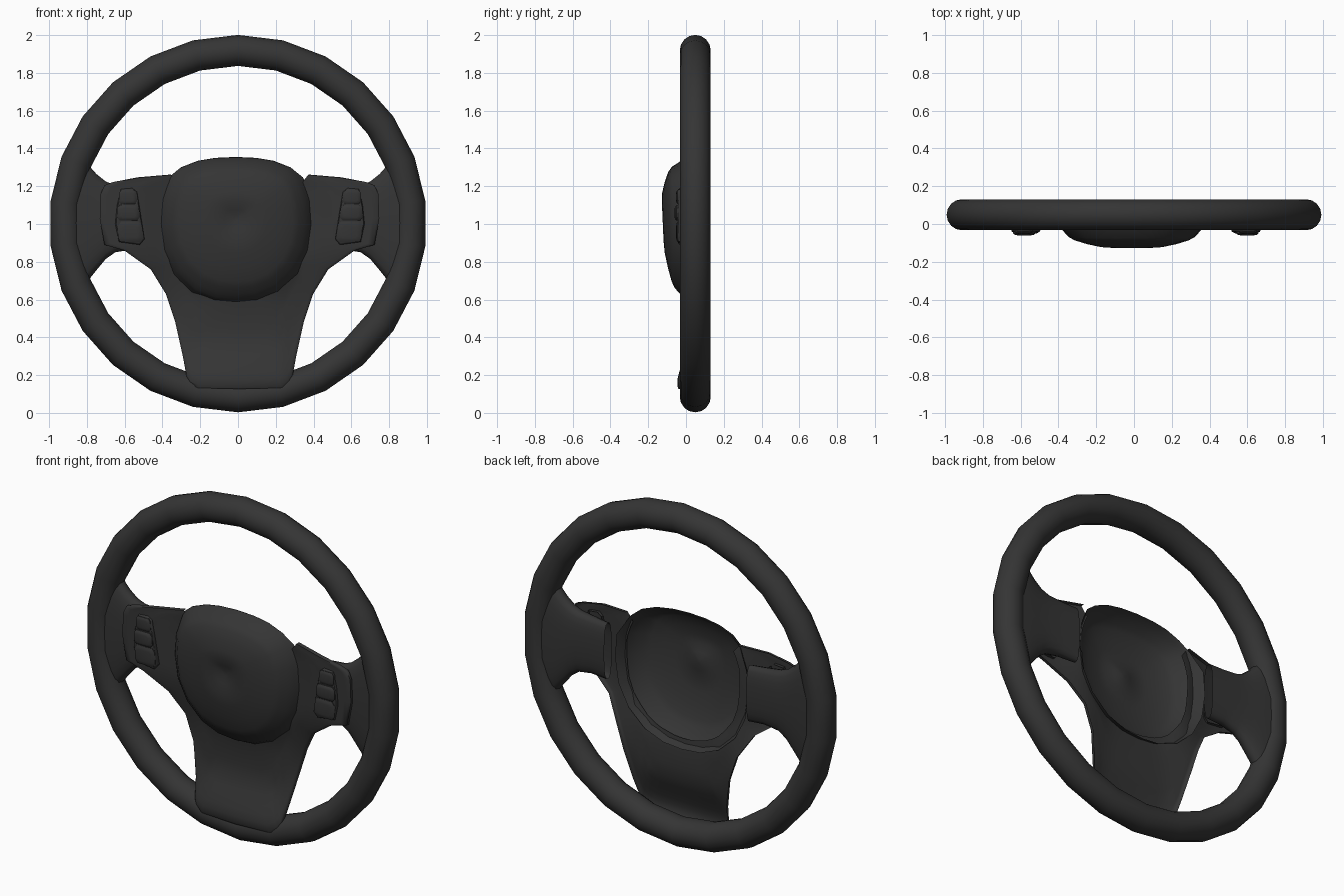
import bpy, bmesh, math

if "Cube" in bpy.data.objects:
    bpy.data.objects.remove(bpy.data.objects["Cube"])

mat = bpy.data.materials.new("dark_grey")
mat.diffuse_color = (0.035, 0.035, 0.035, 1)
mat.use_nodes = True
mat.node_tree.nodes["Principled BSDF"].inputs["Base Color"].default_value = mat.diffuse_color


def finish(ob, angle=45):
    ob.data.materials.append(mat)
    bpy.ops.object.select_all(action='DESELECT')
    ob.select_set(True)
    bpy.context.view_layer.objects.active = ob
    bpy.ops.object.shade_smooth_by_angle(angle=math.radians(angle))


def mesh_object(name, bm):
    bmesh.ops.recalc_face_normals(bm, faces=bm.faces)
    me = bpy.data.meshes.new(name)
    bm.to_mesh(me)
    bm.free()
    ob = bpy.data.objects.new(name, me)
    bpy.context.collection.objects.link(ob)
    return ob


def loft(name, rings, closed=True, cap=False):
    """Skin a list of equal-length point rings."""
    bm = bmesh.new()
    vs = [[bm.verts.new(p) for p in r] for r in rings]
    n = len(rings[0])
    for a, b in zip(vs, vs[1:]):
        for i in range(n if closed else n - 1):
            j = (i + 1) % n
            bm.faces.new((a[i], a[j], b[j], b[i]))
    if cap:
        bm.faces.new(vs[-1])
    return mesh_object(name, bm)


def lerp(a, b, t):
    return a + (b - a) * max(0, min(1, t))


# Rim
bpy.ops.mesh.primitive_torus_add(major_segments=26, minor_segments=16,
                                 major_radius=0.917, minor_radius=0.082,
                                 location=(0, 0.049, 1.002),
                                 rotation=(math.pi / 2, math.pi / 26, 0))
rim = bpy.context.object
rim.name = "rim"
finish(rim, 60)

# Central pad: domed open shell with a shallow dimple, flange tucked behind the plate
half = [(0, 1.355), (.11, 1.35), (.2, 1.335), (.29, 1.3), (.35, 1.245), (.39, 1.13),
        (.4, 1.0), (.38, .86), (.32, .74), (.22, .645), (.11, .6), (0, .59)]
outline = half + [(-x, z) for x, z in half[-2:0:-1]]
rings = []
flange = []
for x, z in outline:
    w = max(0, min(1, (1.27 - z) / .12))
    flange.append((x * (1 + .08 * w) - .012, .012 + .045 * w, 1.03 + (z - 1.03) * (1 + .04 * w)))
rings.append(flange)
for t, y in [(.995, .012), (.97, -.012), (.91, -.036), (.84, -.068), (.76, -.086), (.6, -.105),
             (.42, -.12), (.28, -.124), (.14, -.112), (.03, -.104)]:
    ring = []
    for x, z in outline:
        pz = 1.03 + (z - 1.03) * t
        ring.append((x * t - .012, y * (1 + .35 * (pz - 1.03)), pz))
    rings.append(ring)
finish(loft("center_pad", rings, cap=True), 60)

# Front cover plate: sheet between the pad edge and the outer outline
outer = [(.365, 1.262), (.54, 1.247), (.67, 1.222), (.715, 1.205), (.735, 1.16), (.74, 1.03),
         (.715, .89), (.61, .86), (.47, .76), (.39, .63), (.34, .48), (.3, .3), (.28, .19),
         (.265, .155), (.22, .132), (0, .127)]
inner = [(.325, 1.21), (.34, 1.18), (.35, 1.15), (.36, 1.12), (.365, 1.08), (.365, 1.02),
         (.36, .95), (.35, .88), (.32, .8), (.275, .74), (.23, .69), (.185, .66), (.14, .64),
         (.1, .63), (.06, .62), (0, .615)]


def mirrored(pts):
    return pts + [(-x, z) for x, z in pts[-2::-1]]


def plate_y(x, z):
    """Depth: raised side panels, recessed neck with swept-back edges, raised foot."""
    side = lerp(.01, -.03, (abs(x) - .38) / .17)
    neck = .028 + .03 * max(0, min(1, (abs(x) - .12) / .22)) ** 2
    y = lerp(neck, side, (z - .62) / .2)
    foot = -.046 + .03 * max(0, min(1, (abs(x) - .16) / .12)) ** 2
    return lerp(y, foot, (.38 - z) / .19)


rings = [[(x, .014, z) for x, z in mirrored(inner)]]
for t in (.06, .2, .35, .5, .62, .72, .82, .9, .97):
    ring = []
    for (x0, z0), (x1, z1) in zip(mirrored(inner), mirrored(outer)):
        x, z = lerp(x0, x1, t), lerp(z0, z1, t)
        # stay behind the pad edge near the hole
        ring.append((x, lerp(.014, plate_y(x, z), t / .2), z))
    rings.append(ring)
for back in (.006, .022):
    rings.append([(x, plate_y(x, z) + back, z) for x, z in mirrored(outer)])
plate = loft("cover_plate", rings, closed=False)
plate.location.x = .008
finish(plate, 60)


# Spokes: flattened tubes flaring into the rim; button clusters sit on the plate
def prism(name, pts, y_back, y_front, inset):
    cx = sum(p[0] for p in pts) / len(pts)
    cz = sum(p[1] for p in pts) / len(pts)
    rs = [[(cx + (x - cx) * s, y, cz + (z - cz) * s) for x, z in pts]
          for s, y in ((1, y_back), (1, lerp(y_back, y_front, .65)),
                       (lerp(1, inset, .4), lerp(y_back, y_front, .9)), (inset, y_front))]
    finish(loft(name, rs, cap=True), 40)


for side, s in (("left", -1), ("right", 1)):
    rings = []
    for x, z0, z1, y0, y1 in [(.46, .86, 1.19, .03, .1), (.56, .865, 1.195, .01, .1),
                              (.65, .85, 1.205, .0, .1), (.7, .815, 1.225, -.003, .102),
                              (.75, .755, 1.265, -.006, .105), (.79, .705, 1.31, -.008, .108),
                              (.83, .66, 1.35, -.01, .11), (.92, .66, 1.35, -.015, .113)]:
        ring = []
        for k in range(20):
            a = math.tau * k / 20
            c, q = math.cos(a), math.sin(a)
            ring.append((s * x,
                         (y0 + y1) / 2 + (y1 - y0) / 2 * math.copysign(abs(q) ** .7, q),
                         (z0 + z1) / 2 + (z1 - z0) / 2 * math.copysign(abs(c) ** .8, c)))
        rings.append(ring)
    finish(loft(side + "_spoke", rings), 60)

    def place(pts):
        return [(s * x + .01, z) for x, z in pts]

    prism(side + "_switch_base",
          place([(.545, 1.17), (.57, 1.19), (.63, 1.185), (.65, 1.1), (.66, 1.0),
                 (.64, .905), (.53, .89), (.505, .92), (.53, 1.08)]), -.01, -.042, .93)
    # Three stacked buttons, each a rounded wedge
    for i, (z0, z1, xa, xb) in enumerate([(.905, 1.012, .515, .645), (1.018, 1.1, .53, .65),
                                          (1.105, 1.18, .545, .64)]):
        w, h = (xb - xa), (z1 - z0)
        corners = [(xa + w * u, z0 + h * v) for u, v in
                   [(.12, 0), (.88, 0), (1, .2), (1, .8), (.88, 1), (.15, 1), (.03, .8), (0, .2)]]
        prism("%s_button_%d" % (side, i + 1), place(corners), -.03, -.06 + .008 * abs(i - 1), .6)
